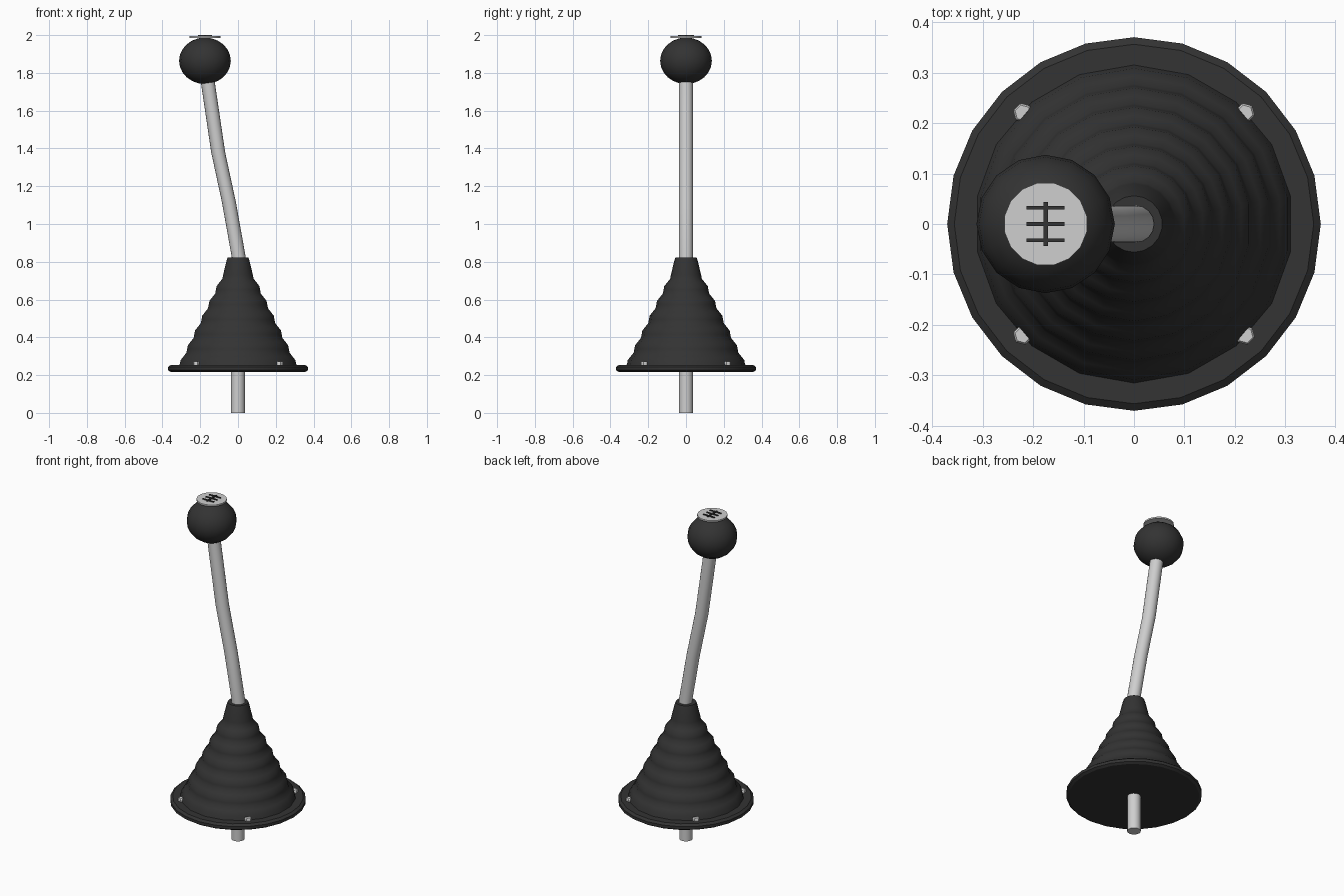
import bpy, bmesh, math

cube = bpy.data.objects.get("Cube")
if cube:
    bpy.data.objects.remove(cube, do_unlink=True)


def material(name, value):
    m = bpy.data.materials.new(name)
    m.use_nodes = True
    colour = (value, value, value, 1)
    m.diffuse_color = colour
    m.node_tree.nodes["Principled BSDF"].inputs["Base Color"].default_value = colour
    return m


BLACK = material("black rubber", 0.033)
SILVER = material("silver metal", 0.62)


def finish(name, bm, mat, smooth):
    bmesh.ops.recalc_face_normals(bm, faces=bm.faces[:])
    mesh = bpy.data.meshes.new(name)
    bm.to_mesh(mesh)
    bm.free()
    mesh.materials.append(mat)
    obj = bpy.data.objects.new(name, mesh)
    bpy.context.collection.objects.link(obj)
    if smooth:
        bpy.ops.object.select_all(action='DESELECT')
        obj.select_set(True)
        bpy.context.view_layer.objects.active = obj
        bpy.ops.object.shade_smooth_by_angle(angle=math.radians(smooth))
    return obj


def lathe(name, rings, sides, mat, start=0.0, centre=(0, 0), smooth=40):
    """Rings are (radius, height, x shift) from bottom to top, capped at both ends."""
    bm = bmesh.new()
    loops = []
    for r, z, dx in rings:
        angles = [start + math.tau * i / sides for i in range(sides)]
        loops.append([bm.verts.new((centre[0] + dx + r * math.cos(a),
                                    centre[1] + r * math.sin(a), z)) for a in angles])
    for low, high in zip(loops, loops[1:]):
        for i in range(sides):
            j = (i + 1) % sides
            bm.faces.new((low[i], low[j], high[j], high[i]))
    bm.faces.new(loops[0][::-1])
    bm.faces.new(loops[-1])
    return finish(name, bm, mat, smooth)


def box(name, centre, size, mat):
    bm = bmesh.new()
    bmesh.ops.create_cube(bm, size=1)
    bmesh.ops.scale(bm, vec=size, verts=bm.verts)
    bmesh.ops.translate(bm, vec=centre, verts=bm.verts)
    return finish(name, bm, mat, 0)


# Round mounting plate with a bevelled rim
lathe("base_plate", [(0.356, 0.217, 0), (0.37, 0.226, 0), (0.37, 0.243, 0),
                     (0.356, 0.254, 0)], 24, BLACK, smooth=25)

# Rippled rubber boot with a plain collar on top
ripples, steps = 6, 4
boot = [(0.317, 0.25, 0)]
for i in range(ripples * steps + 1):
    t = i / (ripples * steps)
    wave = 0.006 * math.sin(math.tau * i / steps)
    boot.append((0.312 - 0.232 * t + wave, 0.26 + 0.47 * t, 0))
boot += [(0.062, 0.805, 0), (0.056, 0.822, 0)]
lathe("rubber_boot", boot, 18, BLACK, start=math.pi / 2, smooth=50)

# Bent lever rod running through the boot into the knob
path = [(0, 0), (0, 0.7), (0.003, 0.83), (-0.048, 1.115), (-0.105, 1.38), (-0.17, 1.82)]
lathe("lever_rod", [(0.037, z, x) for x, z in path], 16, SILVER)

# Slightly flattened ball knob
KNOB_X = -0.175
bm = bmesh.new()
bmesh.ops.create_uvsphere(bm, u_segments=16, v_segments=12, radius=1)
bmesh.ops.scale(bm, vec=(0.137, 0.137, 0.123), verts=bm.verts)
bmesh.ops.translate(bm, vec=(KNOB_X, 0, 1.864), verts=bm.verts)
finish("knob", bm, BLACK, 40)

# Cap disc with the gate pattern
lathe("knob_cap", [(0.083, 1.985, KNOB_X), (0.083, 1.994, KNOB_X)], 16, SILVER,
      start=math.pi / 16)
box("gate_spine", (KNOB_X, 0, 1.997), (0.009, 0.087, 0.006), BLACK)
for i, y in enumerate((-0.032, 0, 0.032)):
    box(f"gate_bar_{i + 1}", (KNOB_X, y, 1.9965), (0.075, 0.007, 0.006), BLACK)

# Four small bolts around the plate
for sx, x_side in ((1, "left"), (-1, "right")):
    for sy, y_side in ((1, "back"), (-1, "front")):
        lathe(f"bolt_{y_side}_{x_side}",
              [(0.02, 0.245, 0), (0.02, 0.266, 0), (0.016, 0.271, 0)], 6, SILVER,
              start=math.pi / 4, centre=(sx * 0.22, sy * 0.22), smooth=0)
